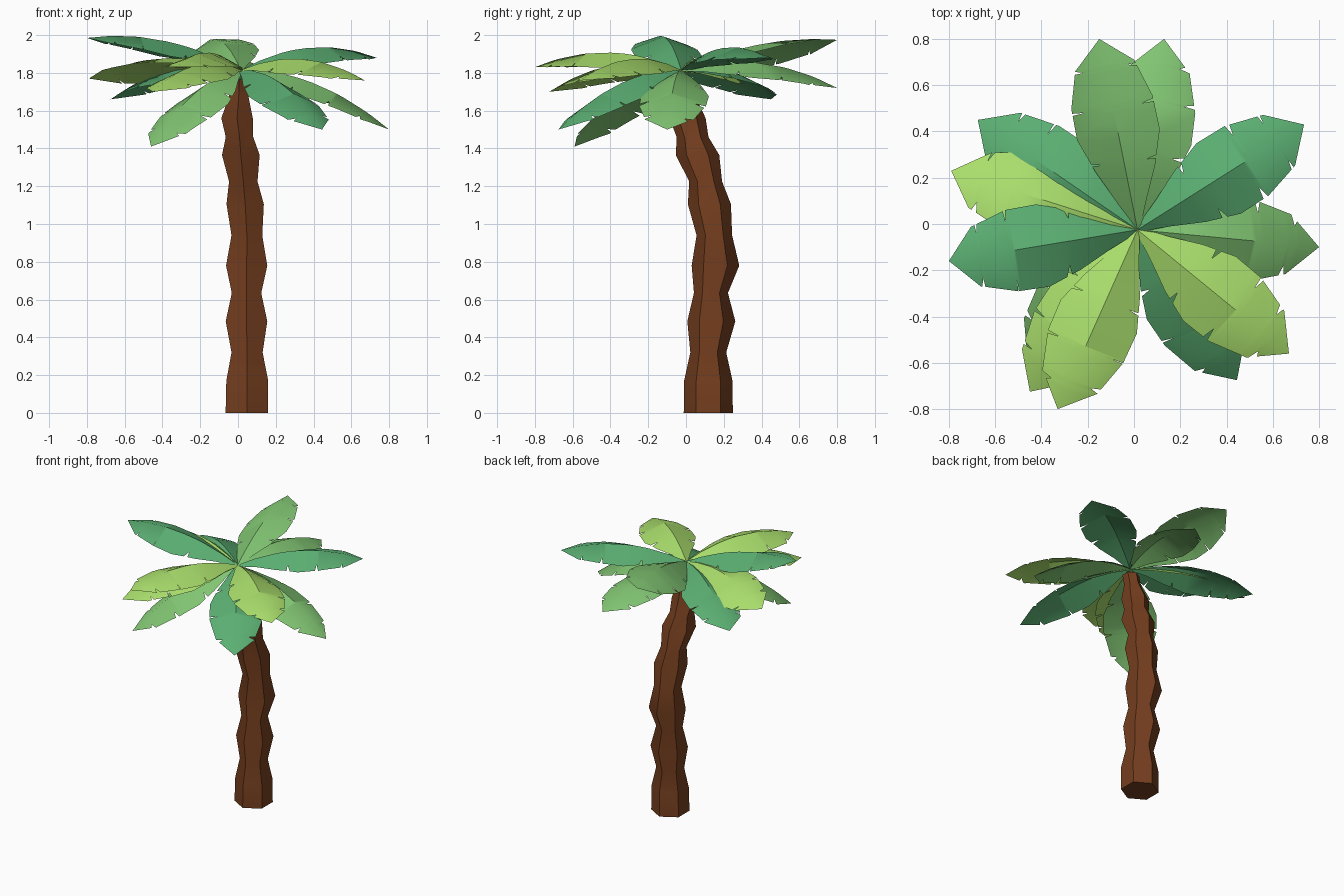
import bpy, bmesh, math, random
from mathutils import Vector

if "Cube" in bpy.data.objects:
    bpy.data.objects.remove(bpy.data.objects["Cube"])

random.seed(4)


def material(name, rgb):
    m = bpy.data.materials.new(name)
    m.diffuse_color = (*rgb, 1)
    m.use_nodes = True
    m.node_tree.nodes["Principled BSDF"].inputs["Base Color"].default_value = m.diffuse_color
    return m


BROWN = material("bark_brown", (0.175, 0.048, 0.013))
LIME = material("lime_green", (0.40, 0.73, 0.15))
MID = material("leaf_green", (0.22, 0.56, 0.17))
TEAL = material("teal_green", (0.105, 0.43, 0.17))


def finish(name, bm, mat, angle):
    me = bpy.data.meshes.new(name)
    bm.to_mesh(me)
    bm.free()
    me.materials.append(mat)
    ob = bpy.data.objects.new(name, me)
    bpy.context.collection.objects.link(ob)
    bpy.ops.object.select_all(action='DESELECT')
    ob.select_set(True)
    bpy.context.view_layer.objects.active = ob
    bpy.ops.object.shade_smooth_by_angle(angle=math.radians(angle))


# Trunk: six-sided rings (x, y, z, radius), alternately wide and narrow, bending forward
RINGS = [(.047, .118, 0, .13), (.049, .118, .17, .128), (.048, .118, .32, .095),
         (.045, .134, .485, .127), (.045, .132, .635, .09), (.046, .156, .78, .126),
         (.047, .15, .94, .094), (.038, .124, 1.105, .114), (.028, .104, 1.225, .087),
         (.015, .061, 1.365, .115), (.008, .035, 1.46, .084), (-.005, .008, 1.56, .096),
         (.004, -.01, 1.68, .058), (.005, -.028, 1.765, .058)]
bm = bmesh.new()
loops = []
for x, y, z, r in RINGS:
    loops.append([bm.verts.new((x + r * math.cos(a), y + r * math.sin(a), z))
                  for a in (math.radians(30 + 60 * k) for k in range(6))])
for lo, hi in zip(loops, loops[1:]):
    for k in range(6):
        n = (k + 1) % 6
        bm.faces.new((lo[k], lo[n], hi[n], hi[k]))
bm.faces.new(loops[0][::-1])
bm.faces.new(loops[-1])
finish("trunk", bm, BROWN, 50)

# Leaf outline: (distance along rib, half width)
OUTLINE = [(0, .012), (.14, .065), (.3, .13), (.48, .18), (.66, .178), (.86, .13), (1, 0)]
HUB = Vector((.015, -.025, 1.815))


def half_width(t):
    for (t0, w0), (t1, w1) in zip(OUTLINE, OUTLINE[1:]):
        if t <= t1:
            return w0 + (w1 - w0) * (t - t0) / (t1 - t0)
    return 0


def leaf(name, tip, mat, bulge=.085, roll=0):
    """Arched leaf, folded along its rib (flatter at the tip), with torn notches in the edges."""
    tip = Vector(tip)
    ctrl = (HUB + tip) / 2 + Vector((0, 0, 2 * bulge))
    chord = tip - HUB
    side = Vector((-chord.y, chord.x, 0)).normalized()
    bm = bmesh.new()
    # rows along the rib, shared by both sides so that the halves join
    notches = {s: [c + random.uniform(-.035, .035) for c in (.36, .66, .85)] for s in (-1, 1)}
    rows = {t: {} for t, _ in OUTLINE}
    for s, ns in notches.items():
        for c in ns:
            rows[c - .012] = {}
            rows[c] = {s: .7}
            rows[c + .015] = {}
    prev = None
    for t in sorted(rows):
        p = HUB * (1 - t) ** 2 + ctrl * 2 * t * (1 - t) + tip * t * t
        tangent = ((ctrl - HUB) * (1 - t) + (tip - ctrl) * t).normalized()
        up = tangent.cross(side)
        fold = .6 - .33 * t
        rib = bm.verts.new(p)
        row = {0: rib}
        for s in (-1, 1):
            w = half_width(t) * rows[t].get(s, 1)
            row[s] = bm.verts.new(p + side * s * w + up * (roll * s - fold) * w) if t < 1 else rib
        if prev:
            for s in (-1, 1):
                quad = [prev[0], row[0], row[s], prev[s]]
                if t >= 1:
                    quad = [prev[0], rib, prev[s]]
                bm.faces.new(quad[::-1] if s > 0 else quad)
        prev = row
    bmesh.ops.recalc_face_normals(bm, faces=bm.faces[:])
    if sum(f.normal.z for f in bm.faces) < 0:
        bmesh.ops.reverse_faces(bm, faces=bm.faces[:])
    finish(name, bm, mat, 42)


# Crown: tips read around the tree
leaf("back_high_leaf", (-.15, .80, 1.975), MID, .055, -.3)
leaf("back_low_leaf", (.13, .80, 1.72), MID)
leaf("front_left_drooping_leaf", (-.46, -.59, 1.41), MID)
leaf("right_drooping_leaf", (.80, -.10, 1.50), MID)
leaf("left_lime_leaf", (-.79, .23, 1.77), LIME, .085, .3)
leaf("front_right_lime_leaf", (.67, -.56, 1.76), LIME)
leaf("front_high_lime_leaf", (-.33, -.80, 1.83), LIME)
leaf("front_low_lime_leaf", (-.45, -.725, 1.70), LIME)
leaf("left_high_teal_leaf", (-.80, -.16, 1.985), TEAL, .07)
leaf("back_right_teal_leaf", (.735, .43, 1.88), TEAL)
leaf("back_left_teal_leaf", (-.675, .45, 1.66), TEAL)
leaf("front_drooping_teal_leaf", (.445, -.675, 1.50), TEAL)
